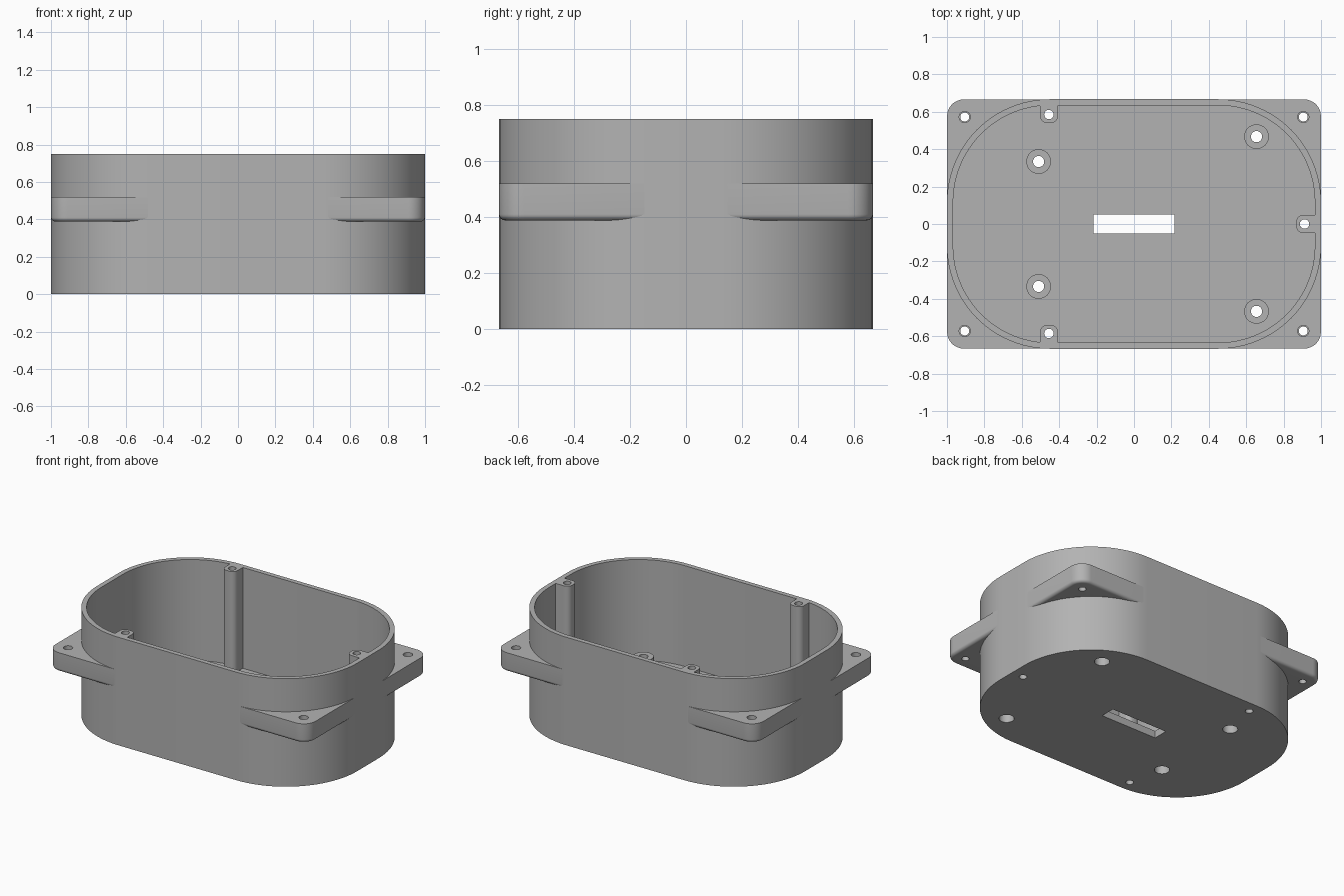
import bpy, bmesh, math
from mathutils import Matrix, Vector

default = bpy.data.objects.get("Cube")
if default:
    bpy.data.objects.remove(default, do_unlink=True)

grey = bpy.data.materials.new("plain grey")
grey.use_nodes = True
GREY = (0.45, 0.45, 0.45, 1)
grey.diffuse_color = GREY
grey.node_tree.nodes["Principled BSDF"].inputs["Base Color"].default_value = GREY

HX, HY, R = 1.0, 0.667, 0.55      # outer half sizes and corner radius
WALL, FLOOR, TOP = 0.033, 0.05, 0.75


def arc(cx, cy, r, a0, a1, n):
    return [(cx + r * math.cos(math.radians(a0 + (a1 - a0) * i / n)),
             cy + r * math.sin(math.radians(a0 + (a1 - a0) * i / n))) for i in range(n + 1)]


def round_rect(hx, hy, r, n=24):
    pts = []
    for k, (sx, sy) in enumerate(((1, 1), (-1, 1), (-1, -1), (1, -1))):
        pts += arc(sx * (hx - r), sy * (hy - r), r, 90 * k, 90 * k + 90, n)
    return pts


def loft(name, layers):
    """Closed solid through (outline, z) layers that share a point count."""
    bm = bmesh.new()
    rings = [[bm.verts.new((x, y, z)) for x, y in pts] for pts, z in layers]
    bm.faces.new(rings[0][::-1])
    bm.faces.new(rings[-1])
    for a, b in zip(rings, rings[1:]):
        for i in range(len(a)):
            j = (i + 1) % len(a)
            bm.faces.new((a[i], a[j], b[j], b[i]))
    mesh = bpy.data.meshes.new(name)
    bm.to_mesh(mesh)
    bm.free()
    mesh.materials.append(grey)
    obj = bpy.data.objects.new(name, mesh)
    bpy.context.collection.objects.link(obj)
    return obj


def prism(name, pts, z0, z1):
    return loft(name, [(pts, z0), (pts, z1)])


def cylinder(name, x, y, r, z0, z1):
    return prism(name, arc(x, y, r, 0, 360, 32)[:-1], z0, z1)


def cut(obj, cutters):
    bpy.context.view_layer.objects.active = obj
    for c in cutters:
        mod = obj.modifiers.new("cut", 'BOOLEAN')
        mod.operation, mod.solver, mod.object = 'DIFFERENCE', 'EXACT', c
        bpy.ops.object.modifier_apply(modifier=mod.name)


# Cutters: interior, slot, post bores, boss bores with counterbores
cavity = prism("cavity_cutter", round_rect(HX - WALL, HY - WALL, R - WALL), FLOOR, 1)
slot = prism("slot_cutter", [(-.217, -.052), (.217, -.052), (.217, .052), (-.217, .052)], -.1, .2)
post_spots = [(-.455, .585, 90), (-.455, -.585, -90), (.912, 0, 0)]
boss_spots = [(x, s * y) for x, y in ((-.51, .334), (.655, .467)) for s in (1, -1)]
post_bores = [cylinder("post_bore_cutter", x, y, .025, -.1, 1) for x, y, _ in post_spots]
boss_bores = [cylinder("boss_bore_cutter", x, y, .03, -.1, 1) for x, y in boss_spots]
counterbores = [cylinder("counterbore_cutter", x, y, .048, -.1, .075) for x, y in boss_spots]
cutters = [cavity, slot] + post_bores + boss_bores + counterbores

# Housing shell
housing = prism("housing", round_rect(HX, HY, R), 0, TOP)
cut(housing, cutters)
parts = [housing]

# Wall posts, rounded towards the inside and flush with the rim
for (x, y, turn), bore in zip(post_spots, post_bores):
    w, r = .048, .038
    end = (HX - WALL - .912 if turn == 0 else HY - WALL - .585) + .002
    pts = [(end, -w), (end, w)]
    pts += arc(-.045 + r, w - r, r, 90, 180, 8) + arc(-.045 + r, r - w, r, 180, 270, 8)
    rot = Matrix.Rotation(math.radians(turn), 2)
    pts = [tuple(rot @ Vector(p) + Vector((x, y))) for p in pts]
    post = prism("wall_post", pts, FLOOR - .01, TOP)
    cut(post, [bore])
    parts.append(post)

# Short screw bosses on the floor
for (x, y), bore, wide in zip(boss_spots, boss_bores, counterbores):
    boss = cylinder("floor_boss", x, y, .066, FLOOR - .01, .13)
    cut(boss, [bore, wide])
    parts.append(boss)

# Mounting flange with a rounded lower edge
Z0, Z1, FILLET, INSET = .388, .52, .022, .001
layers = []
for i in range(7):
    a = math.radians(90 * i / 6)
    d = FILLET * (1 - math.sin(a)) + INSET
    layers.append((round_rect(HX - d, HY - d, .09 - d, 12), Z0 + FILLET * (1 - math.cos(a))))
layers.append((round_rect(HX - INSET, HY - INSET, .09 - INSET, 12), Z1))
flange = loft("mounting_flange", layers)
middle = prism("flange_middle_cutter", round_rect(HX - .025, HY - .025, R - .025), .1, 1)
holes = [middle]
for sx in (1, -1):
    for sy in (1, -1):
        x, y = sx * .905, sy * .572
        holes.append(cylinder("flange_bore_cutter", x, y, .024, .1, 1))
        holes.append(cylinder("flange_recess_cutter", x, y, .03, Z1 - .05, 1))
cut(flange, holes)
parts.append(flange)

# Remove helpers, then shade
for c in cutters + holes:
    bpy.data.objects.remove(c, do_unlink=True)
bpy.ops.object.select_all(action='DESELECT')
for p in parts:
    p.select_set(True)
bpy.context.view_layer.objects.active = housing
bpy.ops.object.shade_smooth_by_angle(angle=math.radians(30))
